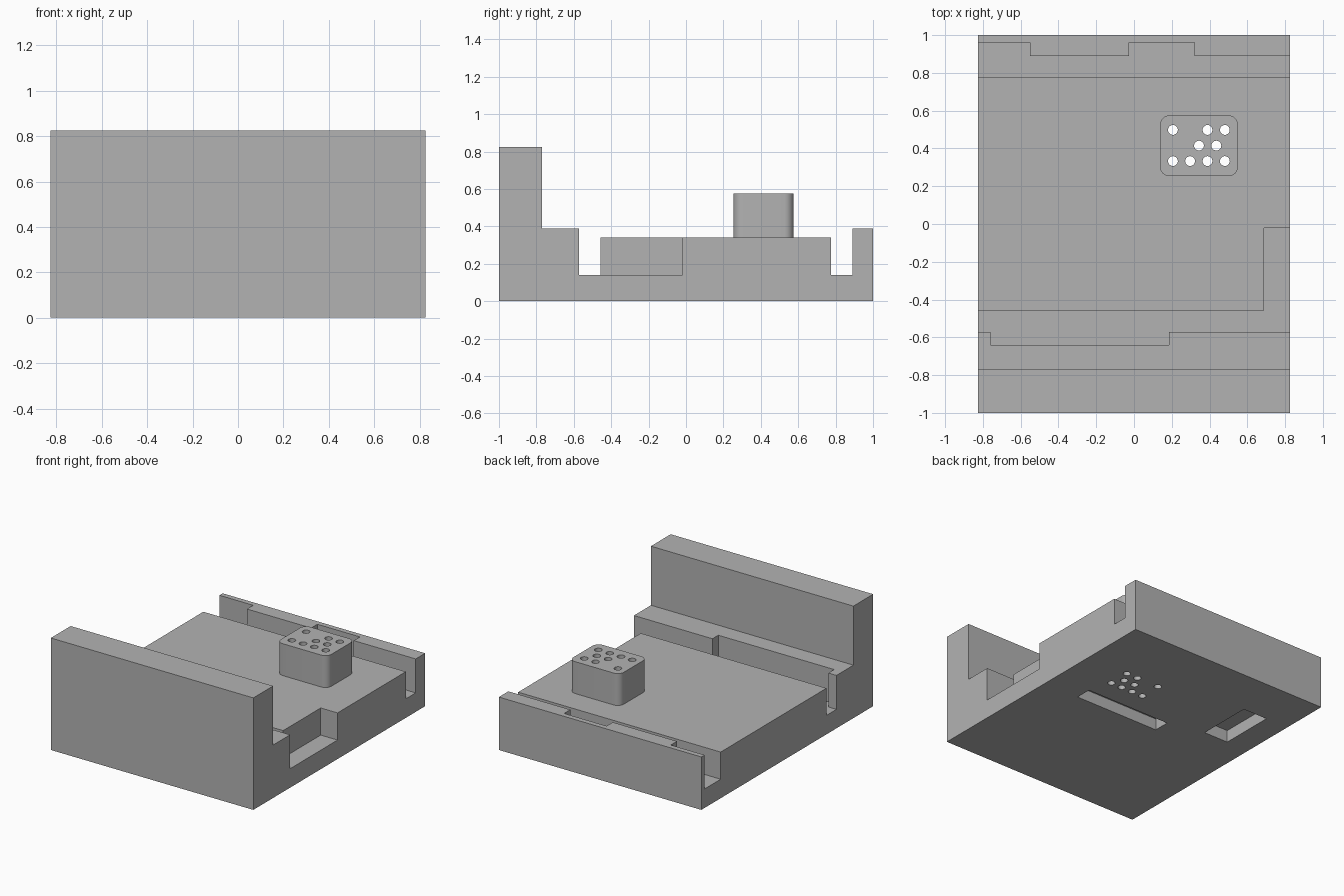
import bpy, bmesh, math
from mathutils import Matrix, Vector

cube = bpy.data.objects.get("Cube")
if cube:
    bpy.data.objects.remove(cube, do_unlink=True)

HALF = 0.825      # half width in x
FLOOR = 0.14      # groove floor
DECK = 0.34       # raised deck
RAIL = 0.39       # rail height

grey = bpy.data.materials.new("plain grey")
grey.use_nodes = True
grey.diffuse_color = (0.45, 0.45, 0.45, 1)
grey.node_tree.nodes["Principled BSDF"].inputs["Base Color"].default_value = grey.diffuse_color


def finish(name, bm):
    bmesh.ops.recalc_face_normals(bm, faces=bm.faces)
    mesh = bpy.data.meshes.new(name)
    bm.to_mesh(mesh)
    bm.free()
    mesh.materials.append(grey)
    obj = bpy.data.objects.new(name, mesh)
    bpy.context.collection.objects.link(obj)
    return obj


def box_bm(x0, x1, y0, y1, z0, z1):
    bm = bmesh.new()
    size = Matrix.Diagonal((x1 - x0, y1 - y0, z1 - z0, 1))
    mid = Vector((x0 + x1, y0 + y1, z0 + z1)) / 2
    bmesh.ops.create_cube(bm, size=1, matrix=Matrix.Translation(mid) @ size)
    return bm


def cut(target, cutters):
    for c in cutters:
        c.hide_render = True
        mod = target.modifiers.new("cut", 'BOOLEAN')
        mod.operation = 'DIFFERENCE'
        mod.solver = 'EXACT'
        mod.object = c
    bpy.context.view_layer.update()
    deps = bpy.context.evaluated_depsgraph_get()
    mesh = bpy.data.meshes.new_from_object(target.evaluated_get(deps))
    target.modifiers.clear()
    target.data = mesh


# Base: stepped side profile swept across the width
profile = [(-1, 0), (1, 0), (1, RAIL), (0.89, RAIL), (0.89, FLOOR), (0.775, FLOOR),
           (0.775, DECK), (-0.457, DECK), (-0.457, FLOOR), (-0.572, FLOOR),
           (-0.572, RAIL), (-0.77, RAIL), (-0.77, 0.825), (-1, 0.825)]
bm = bmesh.new()
face = bm.faces.new([bm.verts.new((-HALF, y, z)) for y, z in profile])
sweep = bmesh.ops.extrude_face_region(bm, geom=[face])
bmesh.ops.translate(bm, vec=(2 * HALF, 0, 0),
                    verts=[v for v in sweep["geom"] if isinstance(v, bmesh.types.BMVert)])
base = finish("base", bm)

# Recesses in the rails and deck, and pockets underneath
pockets = {
    "front_rail_recess": (-0.76, 0.185, -0.64, -0.52, FLOOR, 0.5),
    "back_rail_end_recess": (-0.9, -0.55, 0.83, 0.962, FLOOR, 0.5),
    "back_rail_middle_recess": (-0.027, 0.32, 0.83, 0.962, FLOOR, 0.5),
    "deck_corner_notch": (0.688, 0.9, -0.51, -0.02, FLOOR, 0.5),
    "underside_slot": (-0.16, 0.535, 0.04, 0.16, -0.1, 0.085),
    "underside_pocket": (-0.64, -0.44, 0.225, 0.64, -0.1, 0.09),
}
cutters = [finish(name, box_bm(*dims)) for name, dims in pockets.items()]

# Round holes running through the pedestal and base
rows = {0.333: (0.206, 0.297, 0.389, 0.481), 0.415: (0.344, 0.436), 0.498: (0.206, 0.389, 0.481)}
bm = bmesh.new()
for y, xs in rows.items():
    for x in xs:
        bmesh.ops.create_cone(bm, cap_ends=True, segments=32, radius1=0.026, radius2=0.026,
                              depth=2, matrix=Matrix.Translation((x, y, 0.3)))
holes = finish("hole_cutter", bm)
cut(base, cutters + [holes])

# Pedestal with rounded upright edges
bm = box_bm(0.138, 0.55, 0.253, 0.575, DECK, 0.575)
upright = [e for e in bm.edges if abs(e.verts[0].co.z - e.verts[1].co.z) > 0.1]
bmesh.ops.bevel(bm, geom=upright, offset=0.05, segments=8, profile=0.5, affect='EDGES')
pedestal = finish("pedestal", bm)
cut(pedestal, [holes])

for c in cutters + [holes]:
    bpy.data.objects.remove(c, do_unlink=True)

# Smooth the round walls, keep the sharp edges
for obj in (base, pedestal):
    bpy.ops.object.select_all(action='DESELECT')
    obj.select_set(True)
    bpy.context.view_layer.objects.active = obj
    bpy.ops.object.shade_smooth_by_angle(angle=math.radians(30))
